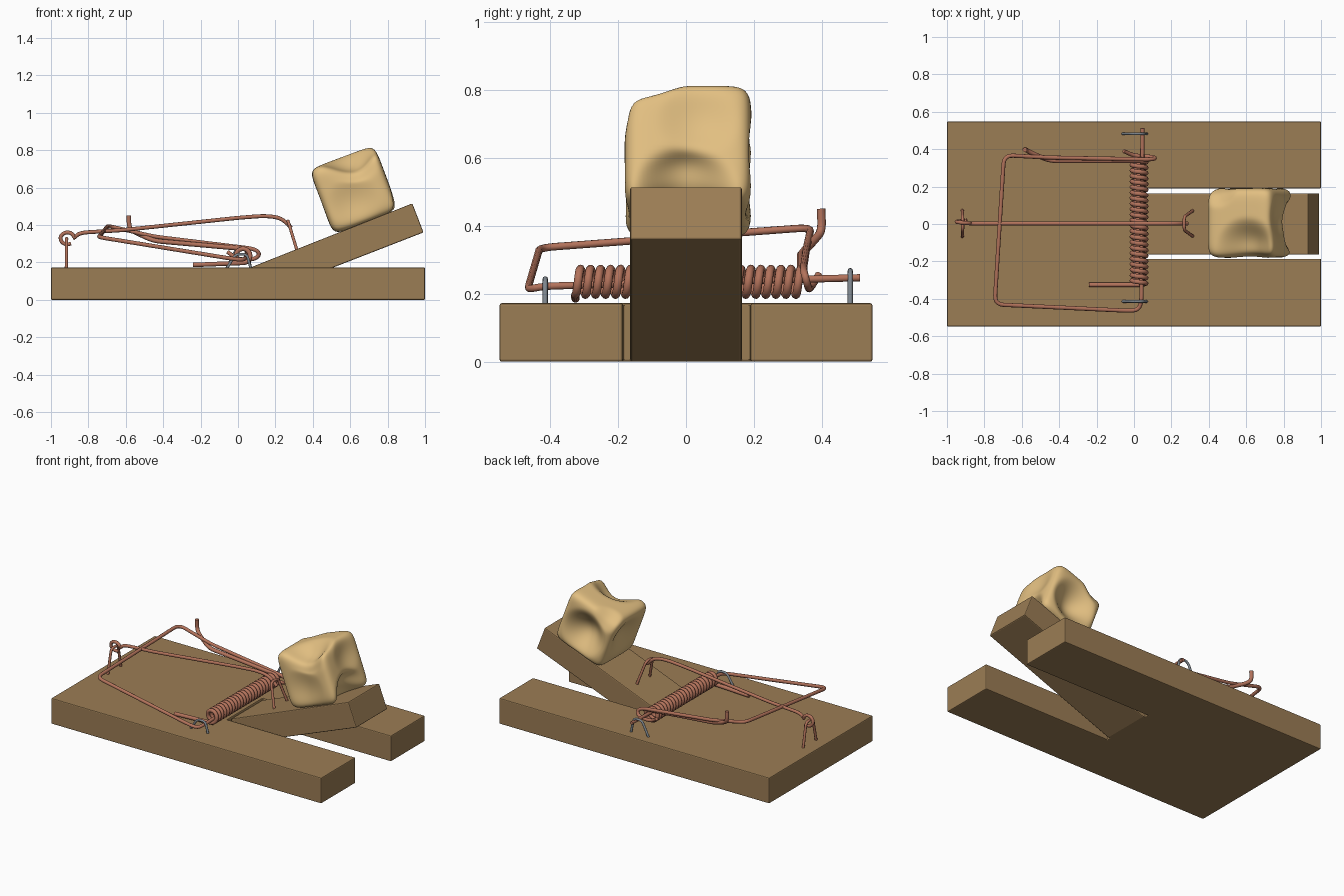
import bpy, bmesh, math
from mathutils import Vector, Matrix

if "Cube" in bpy.data.objects:
    bpy.data.objects.remove(bpy.data.objects["Cube"])


def material(name, rgb):
    m = bpy.data.materials.new(name)
    m.diffuse_color = (*rgb, 1)
    m.use_nodes = True
    m.node_tree.nodes["Principled BSDF"].inputs["Base Color"].default_value = m.diffuse_color
    return m


WOOD = material("wood", (0.33, 0.205, 0.09))
COPPER = material("copper wire", (0.45, 0.17, 0.105))
STEEL = material("grey steel", (0.21, 0.24, 0.27))
CHEESE = material("cheese", (0.76, 0.52, 0.22))


def add(name, data, mat):
    ob = bpy.data.objects.new(name, data)
    bpy.context.collection.objects.link(ob)
    data.materials.append(mat)
    return ob


def prism(name, outline, offset, mat):
    """Extrude a closed outline by an offset, with a fine worn edge."""
    bm = bmesh.new()
    face = bm.faces.new([bm.verts.new(p) for p in outline])
    new = bmesh.ops.extrude_face_region(bm, geom=[face])["geom"]
    bmesh.ops.translate(bm, vec=offset, verts=[v for v in new if isinstance(v, bmesh.types.BMVert)])
    bmesh.ops.recalc_face_normals(bm, faces=bm.faces)
    me = bpy.data.meshes.new(name)
    bm.to_mesh(me)
    bm.free()
    ob = add(name, me, mat)
    mod = ob.modifiers.new("worn_edge", "BEVEL")
    mod.width, mod.segments = 0.006, 2
    return ob


def rounded(points, radius):
    """Round the corners of a path with small quadratic arcs."""
    pts = [Vector(p) for p in points]
    out = [pts[0]]
    for a, b, c in zip(pts, pts[1:], pts[2:]):
        p = b + (a - b).normalized() * min(radius, (a - b).length * 0.48)
        q = b + (c - b).normalized() * min(radius, (c - b).length * 0.48)
        for i in range(6):
            t = i / 5
            out.append(p * (1 - t) ** 2 + b * 2 * t * (1 - t) + q * t * t)
    return out + [pts[-1]]


def wire(name, points, thick, mat, corner=0.04):
    """Round wire along a path, turned into a mesh."""
    pts = rounded(points, corner) if corner else points
    cu = bpy.data.curves.new(name, "CURVE")
    cu.dimensions = "3D"
    cu.bevel_depth, cu.bevel_resolution, cu.use_fill_caps = thick, 3, True
    sp = cu.splines.new("POLY")
    sp.points.add(len(pts) - 1)
    for sp_pt, p in zip(sp.points, pts):
        sp_pt.co = (*p, 1)
    ob = add(name, cu, mat)
    bpy.ops.object.select_all(action="DESELECT")
    ob.select_set(True)
    bpy.context.view_layer.objects.active = ob
    bpy.ops.object.convert(target="MESH")
    bpy.ops.object.shade_smooth_by_angle(angle=math.radians(50))
    return ob


# Wooden base with a slot open at the right end
prism("base", [(-1, -0.548, 0), (1, -0.548, 0), (1, -0.186, 0), (0.05, -0.186, 0),
               (0.05, 0.19, 0), (1, 0.19, 0), (1, 0.548, 0), (-1, 0.548, 0)], (0, 0, 0.172), WOOD)

# Tilted bait lever rising out of the slot
prism("bait_lever", [(0.065, -0.164, 0.172), (0.035, -0.164, 0.0), (0.065, -0.164, 0.0),
                     (0.992, -0.164, 0.36), (0.932, -0.164, 0.515)], (0, 0.328, 0), WOOD)

# Coil spring with one leg resting on the base and one hooked under the hammer
CX, CZ, R, TURNS = 0.027, 0.235, 0.038, 22.5
Y0, Y1 = -0.325, 0.338
steps = int(TURNS * 16)
coil = []
for i in range(steps + 1):
    a = -math.pi / 2 + 2 * math.pi * TURNS * i / steps
    coil.append(Vector((CX + R * math.cos(a), Y0 + (Y1 - Y0) * i / steps, CZ + R * math.sin(a))))
arm = rounded([coil[-1], (-0.45, 0.338, 0.315), (-0.55, 0.38, 0.36),
               (-0.583, 0.40, 0.385), (-0.583, 0.397, 0.45)], 0.04)
wire("coil_spring", [Vector((-0.24, Y0, 0.186))] + coil + arm[1:], 0.0125, COPPER, corner=0)

# Hammer frame: axle, square bow and the hooked end round the axle
wire("hammer_frame", [(0.045, 0.512, 0.247), (0.04, -0.42, 0.222), (0.02, -0.462, 0.213),
                      (-0.05, -0.463, 0.222), (-0.745, -0.43, 0.335), (-0.695, 0.368, 0.395),
                      (-0.45, 0.355, 0.338), (0.09, 0.345, 0.272), (0.118, 0.352, 0.245),
                      (0.09, 0.36, 0.215), (0.0, 0.365, 0.215), (-0.055, 0.39, 0.255)],
     0.011, COPPER, corner=0.05)

# Trigger rod: loop round the left staple, then over the hammer to the catch
loop = []
for i in range(15):
    a = math.radians(-60 - 300 * i / 14)
    loop.append(Vector((-0.912 + 0.037 * math.cos(a), 0.018 - 0.016 * i / 14, 0.328 + 0.032 * math.sin(a))))
rod = rounded([loop[-1], (-0.85, 0.003, 0.358), (-0.62, 0.003, 0.372), (0.0, 0.003, 0.438),
               (0.14, 0.003, 0.449), (0.22, 0.003, 0.44), (0.262, 0.003, 0.41), (0.285, 0.003, 0.385)], 0.05)
wire("trigger_rod", loop + rod[1:], 0.0105, COPPER, corner=0)


def staple(name, top, foot_a, foot_b, shoulder, thick, mat):
    """Bent wire staple: two feet and a narrower crown."""
    top, fa, fb = Vector(top), Vector(foot_a), Vector(foot_b)
    side = (fb - fa).normalized() * shoulder
    wire(name, [fa, top - side, top + side, fb], thick, mat, 0.025)


# Copper staples holding the rod and forming the catch on the lever
staple("rod_staple", (-0.916, 0.003, 0.328), (-0.918, -0.068, 0.16), (-0.918, 0.074, 0.16), 0.035, 0.0085, COPPER)
staple("catch_staple", (0.268, 0.003, 0.42), (0.318, -0.068, 0.255), (0.318, 0.074, 0.255), 0.035, 0.0085, COPPER)

# Grey staples holding the axle
for name, y, h in (("axle_staple_back", 0.483, 0.268), ("axle_staple_front", -0.414, 0.244)):
    staple(name, (0.018, y, h), (-0.065, y, 0.16), (0.07, y, 0.16), 0.03, 0.0075, STEEL)

# Cheese lump: rounded cube with soft hollows pressed into it
DENTS = [  # centre, reach, push
    ((0.0, 0.19, -0.02), 0.17, (0, -0.09, 0)),
    ((0.19, -0.01, -0.17), 0.17, (-0.07, 0, 0.07)),
    ((0.05, -0.15, 0.18), 0.19, (0, 0.02, -0.09)),
    ((-0.19, 0.02, 0.02), 0.15, (0.04, 0, 0)),
    ((0.19, 0.03, 0.06), 0.13, (-0.02, 0, 0)),
    ((-0.12, 0.19, 0.19), 0.12, (0, -0.02, -0.03)),
    ((-0.02, -0.19, -0.06), 0.15, (0, 0.02, 0)),
]
bm = bmesh.new()
bmesh.ops.create_cube(bm, size=2)
bmesh.ops.subdivide_edges(bm, edges=bm.edges[:], cuts=27, use_grid_fill=True)
for v in bm.verts:
    norm = sum(abs(c) ** 8 for c in v.co) ** (1 / 8)
    p = v.co / norm * 0.187
    q = p.copy()
    for centre, reach, push in DENTS:
        d = (p - Vector(centre)).length / reach
        if d < 1:
            q += Vector(push) * (1 - d * d) ** 2
    v.co = q
for f in bm.faces:
    f.smooth = True
me = bpy.data.meshes.new("cheese")
bm.to_mesh(me)
bm.free()
cheese = add("cheese", me, CHEESE)
cheese.location = (0.62, 0.006, 0.587)
cheese.rotation_euler = (0, math.radians(-20.5), 0)
